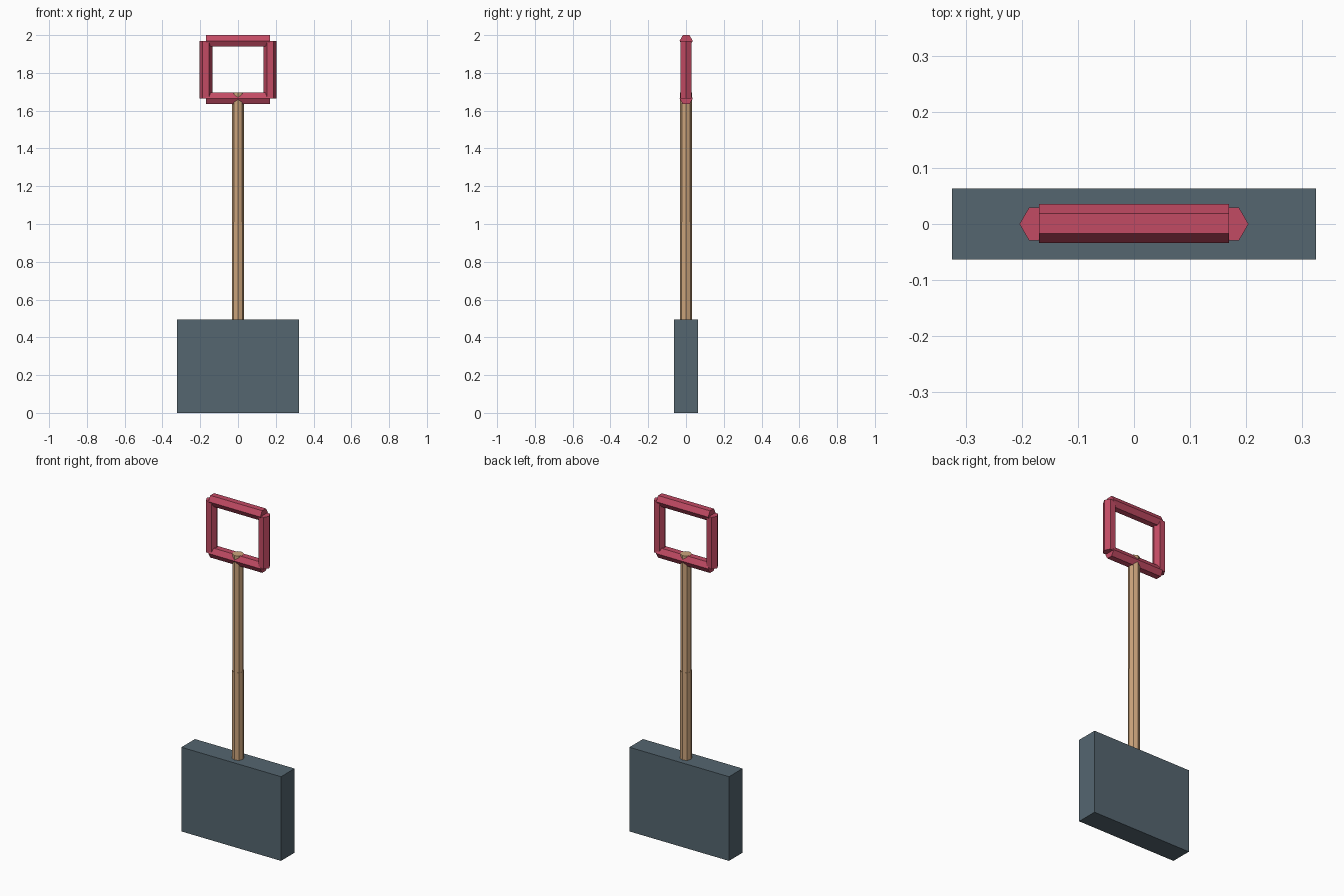
import bpy
from math import pi
from mathutils import Matrix

cube = bpy.data.objects.get("Cube")
if cube:
    bpy.data.objects.remove(cube, do_unlink=True)


def material(name, rgb):
    mat = bpy.data.materials.new(name)
    mat.use_nodes = True
    color = (*rgb, 1.0)
    mat.diffuse_color = color
    mat.node_tree.nodes["Principled BSDF"].inputs["Base Color"].default_value = color
    return mat


slate = material("slate metal", (0.09, 0.133, 0.163))
wood = material("tan wood", (0.60, 0.37, 0.20))
red = material("red grip", (0.54, 0.07, 0.127))


def finish(name, mat):
    obj = bpy.context.object
    obj.name = name
    obj.data.name = name
    obj.data.materials.append(mat)
    return obj


def rod(name, sides, radius, length, center, mat, turn):
    """Flat-sided bar along z, spun by one matrix about its own centre."""
    bpy.ops.mesh.primitive_cylinder_add(vertices=sides, radius=radius, depth=length, location=center)
    obj = finish(name, mat)
    obj.data.transform(turn)
    return obj


# Blade: thick rectangular block
bpy.ops.mesh.primitive_cube_add(size=1, location=(0, 0, 0.2475))
blade = finish("blade", slate)
blade.data.transform(Matrix.Diagonal((0.648, 0.126, 0.495, 1)))

# Shaft: octagonal, a little thicker in the lower half
upright = Matrix.Identity(4)
rod("lower_shaft", 8, 0.033, 0.56, (0, 0, 0.73), wood, upright)
rod("upper_shaft", 8, 0.031, 0.70, (0, 0, 1.346), wood, upright)

# Grip: four hexagonal bars, with points facing outwards on the uprights
edge_out = Matrix.Rotation(pi / 2, 4, "Z")
for side, x in (("left", 0.17), ("right", -0.17)):
    rod(side + "_grip_bar", 6, 0.034, 0.305, (x, 0, 1.8175), red, edge_out)

# Crossbars lie along x with flat tops
lying = Matrix.Rotation(pi / 2, 4, "Y")
for level, z in (("top", 1.9695), ("bottom", 1.665)):
    rod(level + "_grip_bar", 6, 0.035, 0.338, (0, 0.001, z), red, lying)
